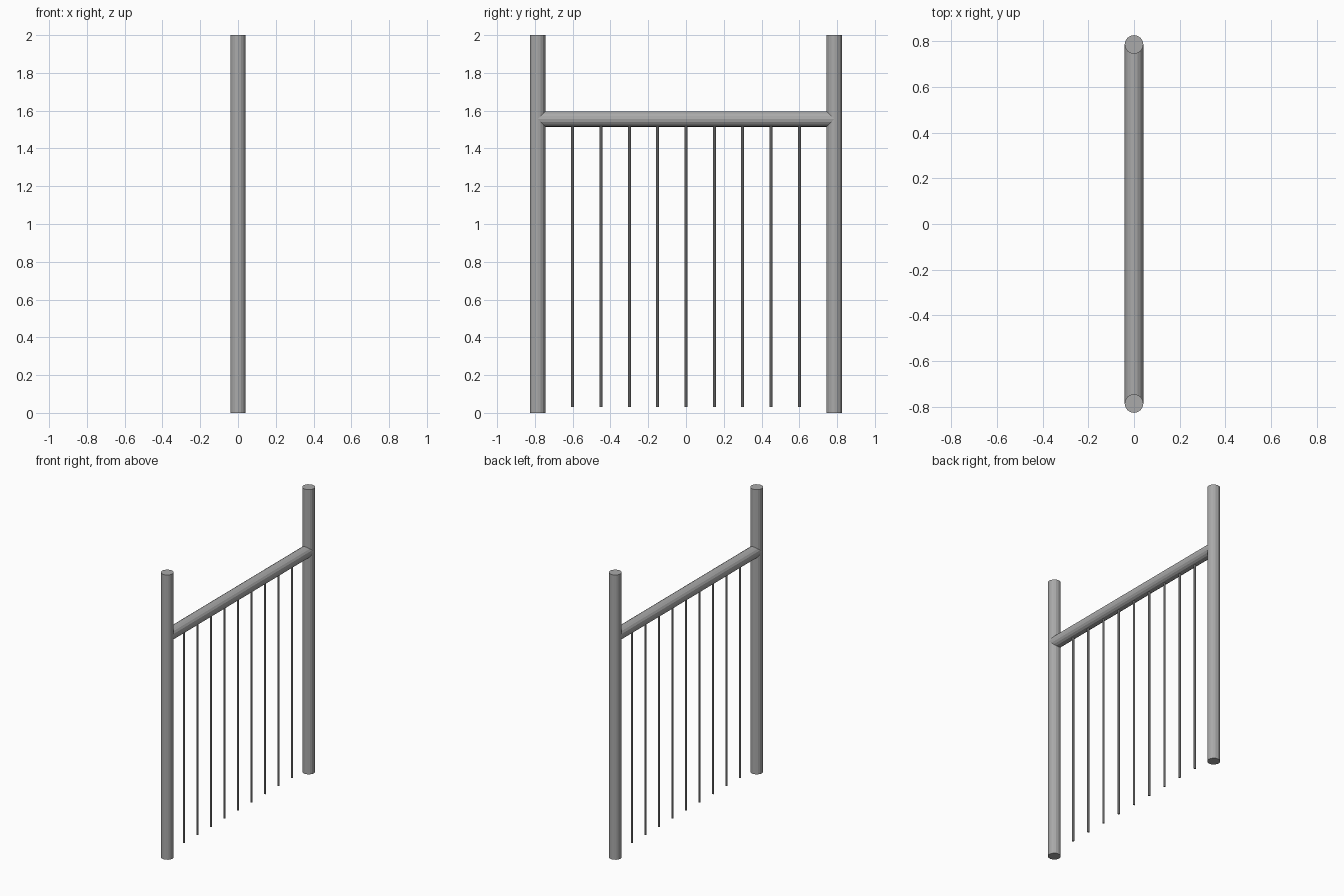
import bpy
from math import pi

default = bpy.data.objects.get("Cube")
if default:
    bpy.data.objects.remove(default, do_unlink=True)

# Single painted-metal colour
metal = bpy.data.materials.new("grey_metal")
metal.use_nodes = True
colour = (0.4, 0.4, 0.4, 1)
metal.diffuse_color = colour
metal.node_tree.nodes["Principled BSDF"].inputs["Base Color"].default_value = colour


def tube(name, radius, length, location, sides, rotation=(0, 0, 0)):
    bpy.ops.mesh.primitive_cylinder_add(
        vertices=sides, radius=radius, depth=length,
        location=location, rotation=rotation)
    obj = bpy.context.object
    obj.name = name
    obj.data.materials.append(metal)
    return obj


POST_Y = 0.785
RAIL_Z = 1.555
RADIUS = 0.041
BAR_BOTTOM = 0.03

# End posts
for name, y in (("front_post", -POST_Y), ("back_post", POST_Y)):
    tube(name, RADIUS, 2, (0, y, 1), 16)

# Top rail running between the post centres
tube("top_rail", RADIUS, 2 * POST_Y, (0, 0, RAIL_Z), 16, (pi / 2, 0, 0))

# Thin hanging bars, ending inside the rail
bar_length = RAIL_Z - BAR_BOTTOM
for i in range(9):
    tube(f"bar_{i + 1}", 0.0075, bar_length,
         (0, (i - 4) * 0.15, BAR_BOTTOM + bar_length / 2), 8)
